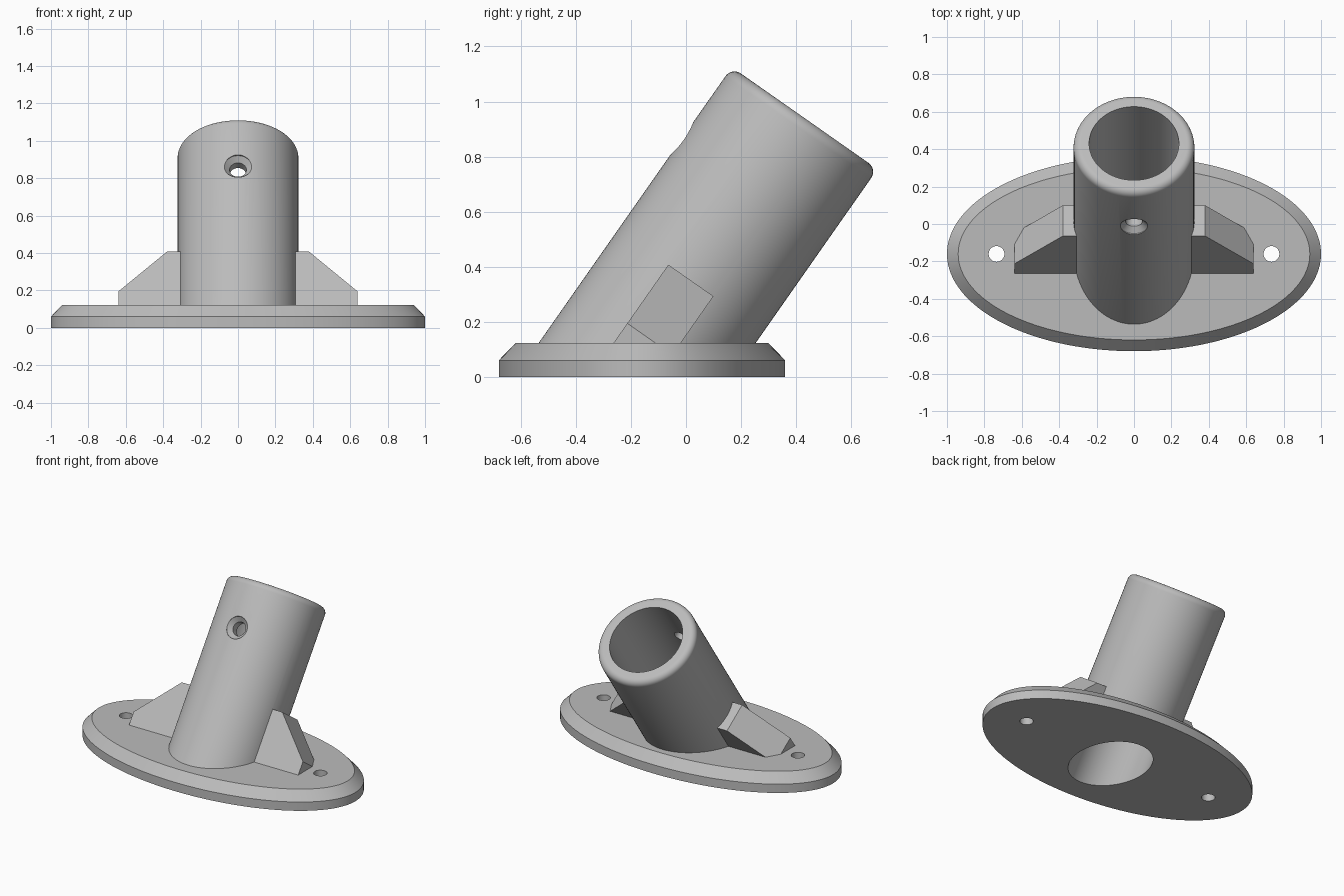
import bpy, bmesh, math
from mathutils import Matrix

if "Cube" in bpy.data.objects:
    bpy.data.objects.remove(bpy.data.objects["Cube"], do_unlink=True)

GREY = (0.5, 0.5, 0.5, 1)
mat = bpy.data.materials.new("plain grey")
mat.use_nodes = True
mat.diffuse_color = GREY
mat.node_tree.nodes["Principled BSDF"].inputs["Base Color"].default_value = GREY

BASE_Y = -0.16
TUBE_R, BORE_R, FILLET, TUBE_LEN = 0.323, 0.24, 0.04, 1.147
# Tilted socket frame: local z runs along the tube axis
TILT = Matrix.Translation((0, -0.227, 0)) @ Matrix.Rotation(math.radians(-35), 4, 'X')


def finish(name, bm, matrix, floor=None):
    """Place the mesh, optionally trim it flat at a height, and link it."""
    bmesh.ops.transform(bm, matrix=matrix, verts=bm.verts)
    if floor is not None:
        cut = bmesh.ops.bisect_plane(bm, geom=bm.verts[:] + bm.edges[:] + bm.faces[:],
                                     plane_co=(0, 0, floor), plane_no=(0, 0, 1), clear_inner=True)
        edges = [e for e in cut["geom_cut"] if isinstance(e, bmesh.types.BMEdge)]
        bmesh.ops.edgeloop_fill(bm, edges=edges)
    bmesh.ops.recalc_face_normals(bm, faces=bm.faces)
    mesh = bpy.data.meshes.new(name)
    bm.to_mesh(mesh)
    bm.free()
    mesh.materials.append(mat)
    obj = bpy.data.objects.new(name, mesh)
    bpy.context.collection.objects.link(obj)
    return obj


def turned(name, profile, matrix=Matrix(), floor=None, steps=96):
    """Closed solid of revolution from (radius, height) points."""
    bm = bmesh.new()
    rings = []
    for r, z in profile:
        angles = [2 * math.pi * i / steps for i in range(steps)]
        rings.append([bm.verts.new((r * math.cos(a), r * math.sin(a), z)) for a in angles])
    for low, high in zip(rings, rings[1:]):
        for i in range(steps):
            j = (i + 1) % steps
            bm.faces.new((low[i], low[j], high[j], high[i]))
    bm.faces.new(rings[0][::-1])
    bm.faces.new(rings[-1])
    return finish(name, bm, matrix, floor)


def rib(name, side):
    """Sloped side gusset, extruded across the tilted frame."""
    outline = [(0.27, -0.3), (0.64, -0.3), (0.64, 0.167), (0.38, 0.427), (0.27, 0.427)]
    bm = bmesh.new()
    face = bm.faces.new([bm.verts.new((side * x, -0.1, u)) for x, u in outline])
    extruded = bmesh.ops.extrude_face_region(bm, geom=[face])["geom"]
    verts = [v for v in extruded if isinstance(v, bmesh.types.BMVert)]
    bmesh.ops.translate(bm, vec=(0, 0.2, 0), verts=verts)
    return finish(name, bm, TILT, floor=0.05)


def combine(body, other, operation):
    mod = body.modifiers.new(operation.lower(), 'BOOLEAN')
    mod.operation, mod.object, mod.solver = operation, other, 'EXACT'
    bpy.context.view_layer.objects.active = body
    bpy.ops.object.modifier_apply(modifier=mod.name)
    bpy.data.objects.remove(other, do_unlink=True)


# Oval base plate with a chamfered upper edge
oval = Matrix.Translation((0, BASE_Y, 0)) @ Matrix.Diagonal((1, 0.52, 1, 1))
bracket = turned("socket_bracket", [(1, 0), (1, 0.06), (0.94, 0.122)], oval, steps=160)
top = [v for v in bracket.data.vertices if v.co.z > 0.1]
for v in top:
    v.co.y = BASE_Y + (v.co.y - BASE_Y) * 0.46 / (0.94 * 0.52)

# Tilted tube with a rounded mouth
arc = [math.pi / 2 * i / 8 for i in range(9)]
mouth = [(TUBE_R - FILLET + FILLET * math.cos(a), TUBE_LEN - FILLET + FILLET * math.sin(a)) for a in arc]
combine(bracket, turned("tube", [(TUBE_R, -0.5)] + mouth, TILT, floor=0.05), 'UNION')

# Side ribs
for name, side in (("left_rib", 1), ("right_rib", -1)):
    combine(bracket, rib(name, side), 'UNION')

# Bore right through tube and plate
combine(bracket, turned("bore", [(BORE_R, -0.6), (BORE_R, 1.4)], TILT), 'DIFFERENCE')

# Countersunk set-screw hole in the front wall of the tube
across = TILT @ Matrix.Translation((0, 0, 0.83)) @ Matrix.Rotation(math.pi / 2, 4, 'X')
screw = [(0.045, 0.1), (0.045, 0.287), (0.073, 0.315), (0.073, 0.4)]
combine(bracket, turned("screw_hole", screw, across, steps=40), 'DIFFERENCE')

# Mounting holes in the plate
for side in (1, -1):
    place = Matrix.Translation((side * 0.735, BASE_Y, 0))
    combine(bracket, turned("mount_hole", [(0.042, -0.1), (0.042, 0.3)], place, steps=40), 'DIFFERENCE')

# Smooth curved walls, crisp edges
bpy.ops.object.select_all(action='DESELECT')
bracket.select_set(True)
bpy.context.view_layer.objects.active = bracket
bpy.ops.object.shade_smooth_by_angle(angle=math.radians(25))
